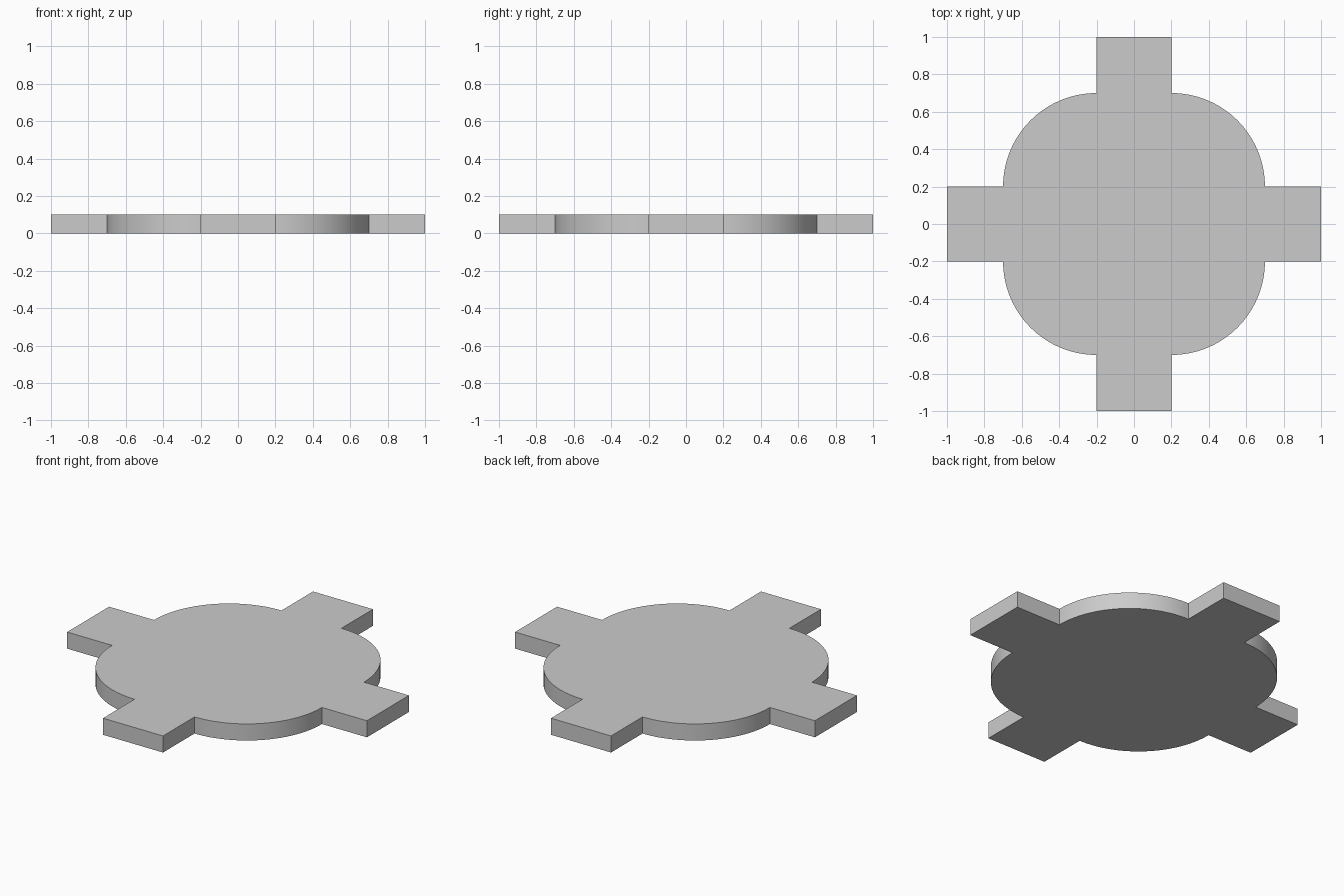
import bpy, bmesh
from math import cos, sin, pi

if "Cube" in bpy.data.objects:
    bpy.data.objects.remove(bpy.data.objects["Cube"])

ARM, HALF, RADIUS, THICK, STEPS = 1.0, 0.2, 0.5, 0.1, 32

# One quarter of the outline: arm end edge, then the rounded corner
quarter = [(ARM, -HALF), (ARM, HALF)]
for i in range(STEPS + 1):
    a = pi / 2 * i / STEPS
    quarter.append((HALF + RADIUS * cos(a), HALF + RADIUS * sin(a)))

# Repeat the quarter four times around the centre
outline = []
for _ in range(4):
    outline += quarter
    quarter = [(-y, x) for x, y in quarter]

# Flat plate extruded upward
bm = bmesh.new()
base = bm.faces.new([bm.verts.new((x, y, 0)) for x, y in outline])
top = bmesh.ops.extrude_face_region(bm, geom=[base], use_keep_orig=True)
bmesh.ops.translate(bm, vec=(0, 0, THICK),
                    verts=[g for g in top["geom"] if isinstance(g, bmesh.types.BMVert)])
bmesh.ops.recalc_face_normals(bm, faces=bm.faces)

mesh = bpy.data.meshes.new("four_arm_plate")
bm.to_mesh(mesh)
bm.free()
plate = bpy.data.objects.new("four_arm_plate", mesh)
bpy.context.collection.objects.link(plate)

# Smooth the rounded corners, keep the rims sharp
bpy.context.view_layer.objects.active = plate
plate.select_set(True)
bpy.ops.object.shade_smooth_by_angle(angle=pi / 6)
